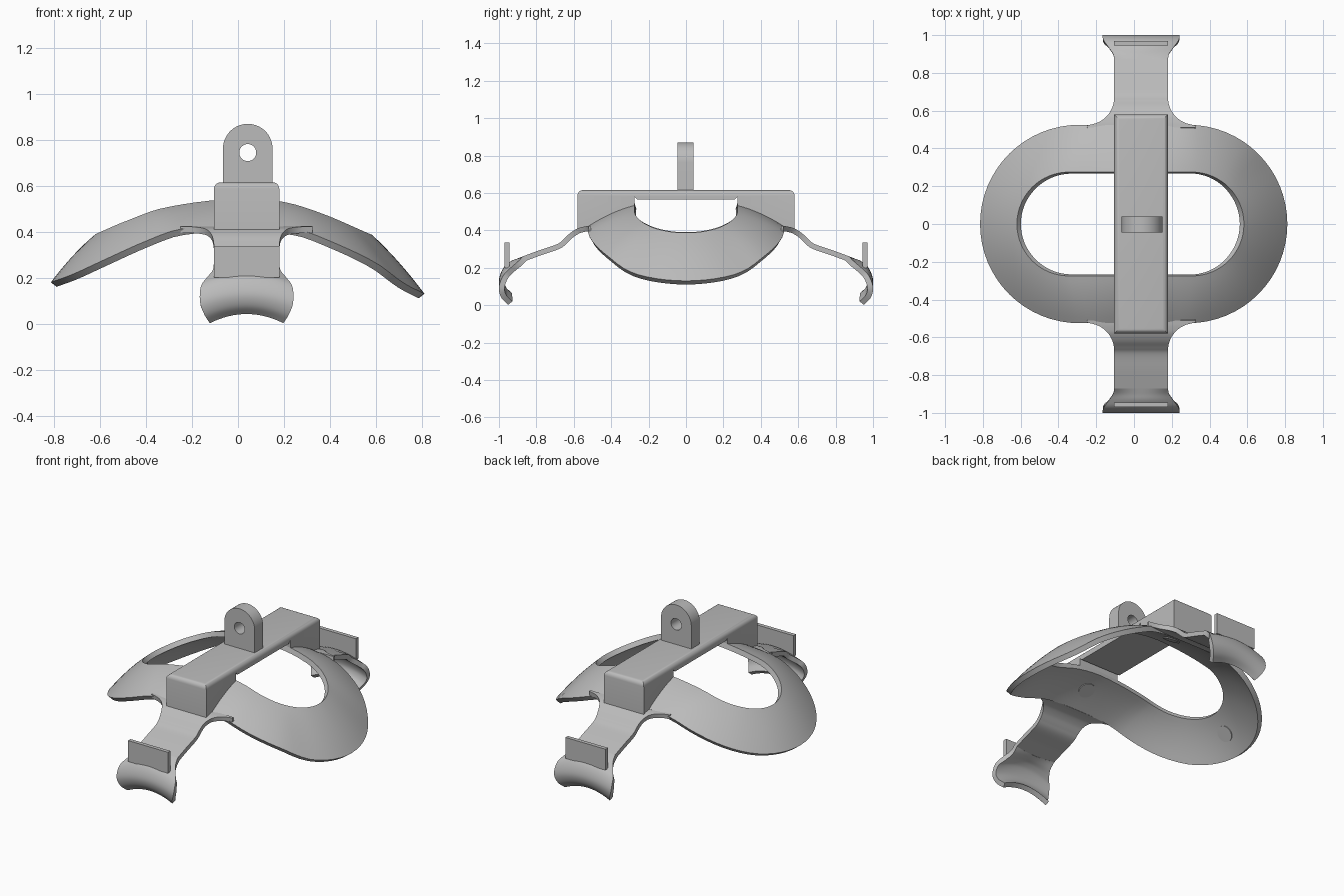
import bpy, bmesh, math
from mathutils import Vector

cube = bpy.data.objects.get("Cube")
if cube:
    bpy.data.objects.remove(cube)

grey = bpy.data.materials.new("plain_grey")
grey.use_nodes = True
COLOUR = (0.5, 0.5, 0.5, 1)
grey.diffuse_color = COLOUR
grey.node_tree.nodes["Principled BSDF"].inputs["Base Color"].default_value = COLOUR

MID = 0.0375    # x centre of bar and arms
HALF = 0.1425   # half width of bar and arms
THICK = 0.032


def activate(ob):
    bpy.ops.object.select_all(action='DESELECT')
    ob.select_set(True)
    bpy.context.view_layer.objects.active = ob


def finish(name, bm, thick=0, mirror=False):
    """Turn a bmesh into a shaded object, with optional wall and y mirror."""
    me = bpy.data.meshes.new(name)
    bm.to_mesh(me)
    bm.free()
    ob = bpy.data.objects.new(name, me)
    bpy.context.collection.objects.link(ob)
    me.materials.append(grey)
    activate(ob)
    if thick:
        mod = ob.modifiers.new("wall", 'SOLIDIFY')
        mod.thickness, mod.offset = thick, -1
        bpy.ops.object.modifier_apply(modifier=mod.name)
    if mirror:
        mod = ob.modifiers.new("pair", 'MIRROR')
        mod.use_axis = (False, True, False)
        mod.use_mirror_merge = False
        bpy.ops.object.modifier_apply(modifier=mod.name)
    bpy.ops.object.shade_smooth_by_angle(angle=math.radians(32))
    return ob


def curve(table, t):
    """Smooth interpolation through rows of (t, value...)."""
    t = min(max(t, table[0][0]), table[-1][0])
    k = max(i for i in range(len(table) - 1) if table[i][0] <= t)

    def slope(i):
        a, b = Vector(table[max(i - 1, 0)]), Vector(table[min(i + 1, len(table) - 1)])
        return (b - a) / (b[0] - a[0])
    p, q = Vector(table[k]), Vector(table[k + 1])
    h = q[0] - p[0]
    s = (t - p[0]) / h
    r = (p * (2*s**3 - 3*s*s + 1) + slope(k) * h * (s**3 - 2*s*s + s)
         + q * (3*s*s - 2*s**3) + slope(k + 1) * h * (s**3 - s*s))
    return r[1:] if len(r) > 2 else r[1]


def grid(rows, closed=False):
    bm = bmesh.new()
    vs = [[bm.verts.new(p) for p in row] for row in rows]
    n = len(vs)
    for i in range(n if closed else n - 1):
        a, b = vs[i], vs[(i + 1) % n]
        for j in range(len(a) - 1):
            bm.faces.new((a[j], a[j + 1], b[j + 1], b[j]))
    return bm


def stadium(left, right, radius, arc=32, straight=12):
    """Plan outline, counterclockwise from the front of the +x end."""
    pts = []
    for centre, start, other in ((right, -90, left), (left, 90, right)):
        for i in range(arc + 1):
            a = math.radians(start + 180 * i / arc)
            pts.append((centre + radius * math.cos(a), radius * math.sin(a)))
        x, y = pts[-1]
        pts += [(x + (other - x) * i / straight, y) for i in range(1, straight)]
    return pts


# domed ring shell, lofted between its inner and outer rims
inner_z = [(-.62, .39), (-.5, .442), (-.32, .505), (0, .545), (.2, .53), (.37, .478), (.58, .388)]
outer_z = [(-.815, .18), (-.72, .215), (-.6, .27), (-.4, .36), (-.25, .412), (0, .425),
           (.25, .412), (.4, .36), (.6, .265), (.72, .178), (.812, .13)]
rows = []
STEPS = 8
for (xi, yi), (xo, yo) in zip(stadium(-.345, .307, .275), stadium(-.29, .287, .525)):
    a = Vector((xi, yi, curve(inner_z, xi)))
    b = Vector((xo, yo, curve(outer_z, xo)))
    row = []
    for j in range(STEPS + 1):
        s = j / STEPS
        p = a.lerp(b, s)
        p.z += 0.05 * s * (1 - s)
        row.append(p)
    rows.append(row)
finish("ring_shell", grid(rows, True), THICK)

# arms: filleted root, stepped strap and flared saddle hook, front and back
# rows: step, distance out, height, half width, sag of the edges
path = [(0, .51, .425), (1, .545, .42), (2, .58, .41), (3, .62, .385), (4, .655, .352),
        (5, .69, .326), (6, .78, .295), (7, .87, .262)]
hook = [(0, .87, .262, HALF, 0), (1, .9, .25, .148, .018), (2, .935, .236, .172, .034),
        (3, .97, .208, .197, .04), (4, .993, .165, .204, .04), (5, 1, .12, .2, .04),
        (6, .985, .076, .182, .04), (7, .95, .042, .16, .04)]


def root_half(y):
    r = 0.145
    d = min(max(.67 - y, 0), r)
    return HALF + r - math.sqrt(r * r - d * d)


def cross_row(y, z, half, sag):
    return [(MID - half * u, -y, z - sag * u * u) for u in (k / 8 for k in range(-8, 9))]


rows = []
for i in range(43):
    y, z = curve(path, i / 6)
    rows.append(cross_row(y, z, root_half(y), 0))
finish("arm_strap", grid(rows), 0.028, True)
rows = [cross_row(*curve(hook, i / 5)) for i in range(36)]
finish("saddle_hook", grid(rows), 0.03, True)


def box(name, lo, hi, mirror=False):
    bm = bmesh.new()
    bmesh.ops.create_cube(bm, size=1)
    for v in bm.verts:
        v.co = [l + (c + .5) * (h - l) for c, l, h in zip(v.co, lo, hi)]
    return finish(name, bm, 0, mirror)


# upright stop plates on the hooks
box("stop_plate", (MID - HALF, -.97, .2), (MID + HALF, -.945, .335), True)

# bridge bar: side profile extruded across, rounded along its top
half_profile = [(.58, .615), (.58, .396), (.275, .52), (.275, .58), (.26, .565)]
profile = half_profile + [(-y, z) for y, z in reversed(half_profile)]
bm = bmesh.new()
side = bm.faces.new([bm.verts.new((MID - HALF, y, z)) for y, z in profile])
ext = bmesh.ops.extrude_face_region(bm, geom=[side])
for v in ext["geom"]:
    if isinstance(v, bmesh.types.BMVert):
        v.co.x += 2 * HALF
bmesh.ops.recalc_face_normals(bm, faces=bm.faces)
top = [e for e in bm.edges if all(v.co.z > .6 for v in e.verts)]
bmesh.ops.bevel(bm, geom=top, offset=.028, segments=5, profile=.5, affect='EDGES')
finish("bridge_bar", bm)

# hanging lug with a round eye
R = 0.108
outline = [(-R, .6), (R, .6)] + [(R * math.cos(math.pi * i / 32), .762 + R * math.sin(math.pi * i / 32))
                                 for i in range(33)]
eye = [(.037 * math.cos(math.tau * i / 32), .745 + .037 * math.sin(math.tau * i / 32)) for i in range(32)]
cu = bpy.data.curves.new("lug", 'CURVE')
cu.dimensions, cu.fill_mode, cu.extrude = '2D', 'BOTH', 0.0425
for pts in (outline, eye):
    sp = cu.splines.new('POLY')
    sp.points.add(len(pts) - 1)
    for p, (x, z) in zip(sp.points, pts):
        p.co = (x, z, 0, 1)
    sp.use_cyclic_u = True
cu.materials.append(grey)
lug = bpy.data.objects.new("lug", cu)
bpy.context.collection.objects.link(lug)
lug.location = (.0425, -.003, 0)
lug.rotation_euler = (math.pi / 2, 0, 0)
activate(lug)
bpy.ops.object.convert(target='MESH')
bpy.ops.object.shade_smooth_by_angle(angle=math.radians(32))


# small round pads under the ring
def pad(name, a, b, mirror=False):
    a, b = Vector(a), Vector(b)
    normal = (b - a).cross(Vector((-(b - a).y, (b - a).x, 0))).normalized()
    bm = bmesh.new()
    bmesh.ops.create_cone(bm, cap_ends=True, segments=32, radius1=.05, radius2=.05, depth=.012)
    turn = normal.to_track_quat('Z', 'Y')
    centre = (a + b) / 2 + Vector((0, 0, .012)) - normal * THICK
    for v in bm.verts:
        v.co = turn @ v.co + centre
    finish(name, bm, 0, mirror)


pad("left_pad", (.582, 0, .388), (.812, 0, .13))
pad("right_pad", (-.62, 0, .39), (-.815, 0, .18))
pad("arm_pad", (MID, -.275, .545), (MID, -.525, .425), True)
